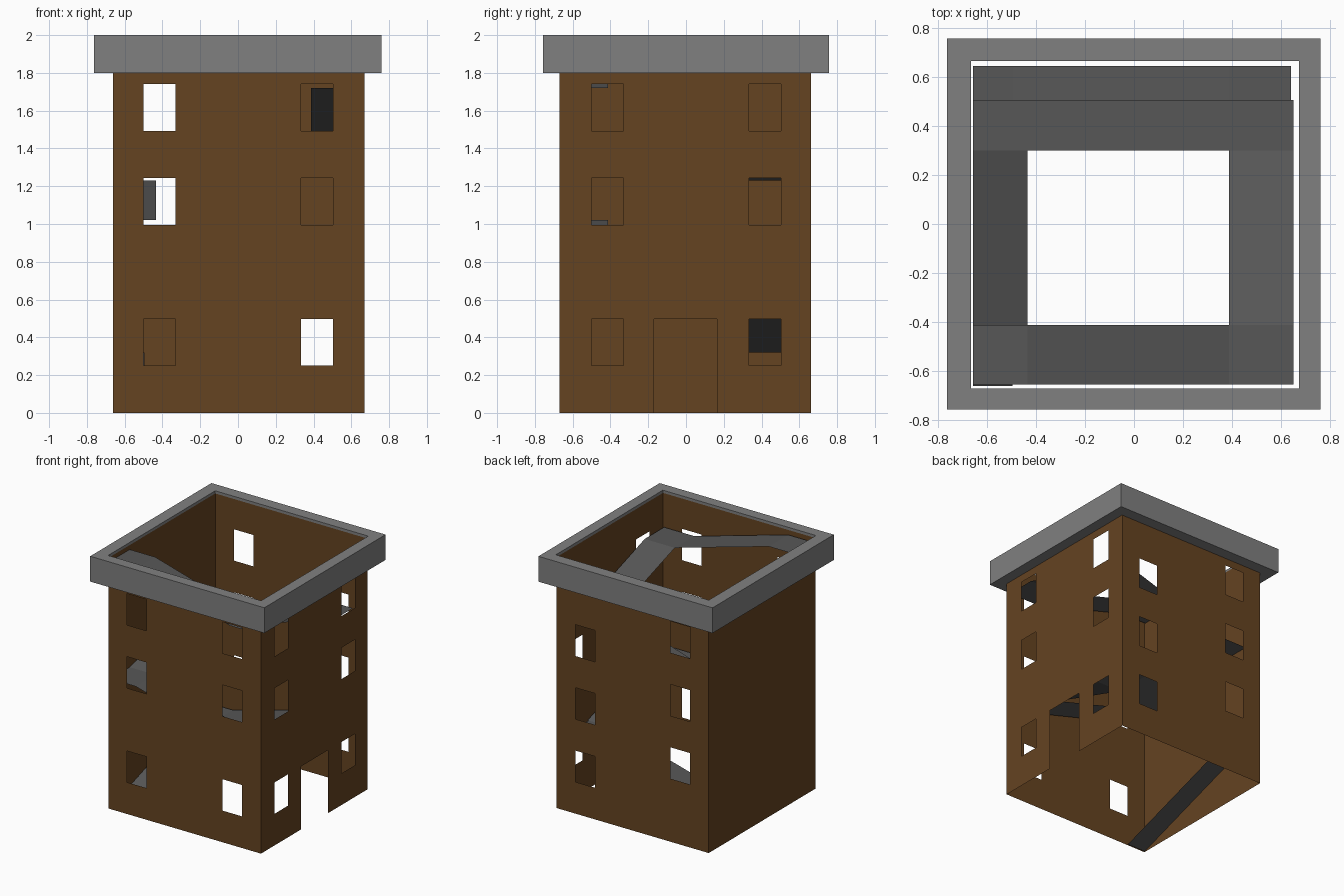
import bpy, bmesh

if "Cube" in bpy.data.objects:
    bpy.data.objects.remove(bpy.data.objects["Cube"])


def material(name, col):
    m = bpy.data.materials.new(name)
    m.diffuse_color = (*col, 1)
    m.use_nodes = True
    m.node_tree.nodes["Principled BSDF"].inputs["Base Color"].default_value = m.diffuse_color
    return m


BROWN = material("brown wall", (0.130, 0.056, 0.0152))
GREY = material("grey stone", (0.216, 0.216, 0.216))
DARK = material("dark grey ramp", (0.095, 0.095, 0.095))


def finish(name, bm, mat):
    bmesh.ops.remove_doubles(bm, verts=bm.verts, dist=0.0005)
    me = bpy.data.meshes.new(name)
    bm.to_mesh(me)
    bm.free()
    me.materials.append(mat)
    ob = bpy.data.objects.new(name, me)
    bpy.context.collection.objects.link(ob)
    return ob


X0, X1, Y0, Y1, TOP = -0.663, 0.67, -0.67, 0.663, 1.98


def wall(name, place, lo, hi, holes, flip):
    """Thin wall sheet with rectangular openings (u0, u1, z0, z1)."""
    us = sorted({lo, hi} | {h[i] for h in holes for i in (0, 1)})
    zs = sorted({0, TOP} | {h[i] for h in holes for i in (2, 3)})
    bm = bmesh.new()
    for a, b in zip(us, us[1:]):
        for c, d in zip(zs, zs[1:]):
            u, z = (a + b) / 2, (c + d) / 2
            if any(h[0] < u < h[1] and h[2] < z < h[3] for h in holes):
                continue
            pts = [place(a, c), place(b, c), place(b, d), place(a, d)]
            if flip:
                pts.reverse()
            bm.faces.new([bm.verts.new(p) for p in pts])
    return finish(name, bm, BROWN)


# Window openings: two columns of three
LEFT, RIGHT = (-0.5, -0.33), (0.333, 0.503)


def column(span, bottoms):
    return [(*span, b, b + 0.248) for b in bottoms]


main = (0.25, 0.995, 1.493)
windows = column(LEFT, main) + column(RIGHT, main)
back_windows = column(LEFT, (0.498, 0.995, 1.493)) + column(RIGHT, (0.25, 0.747, 1.245))
door = [(-0.17, 0.165, 0, 0.498)]

# Tower walls
wall("front_wall", lambda u, z: (u, Y0, z), X0, X1, windows, False)
wall("back_wall", lambda u, z: (u, Y1, z), X0, X1, back_windows, True)
wall("right_wall", lambda u, z: (X1, u, z), Y0, Y1, windows + door, False)
wall("left_wall", lambda u, z: (X0, u, z), Y0, Y1, [], True)

# Parapet ring around the top
bm = bmesh.new()


def ring(x0, x1, y0, y1, z):
    return [bm.verts.new((x, y, z)) for x, y in ((x0, y0), (x1, y0), (x1, y1), (x0, y1))]


outer, inner = (-0.762, 0.76, -0.757, 0.757), (-0.665, 0.673, -0.672, 0.665)
loops = [ring(*outer, 1.8), ring(*outer, 2), ring(*inner, 2), ring(*inner, 1.8)]
for k in range(4):
    a, b = loops[k], loops[(k + 1) % 4]
    for i in range(4):
        j = (i + 1) % 4
        bm.faces.new((a[i], a[j], b[j], b[i]))
finish("parapet", bm, GREY)

# Spiral of ramps: left, back, right, front, then around again
bm = bmesh.new()


def ramp(axis, start, end, side, z0, z1):
    """Sloped sheet running along axis from start to end, side = cross range."""
    pts = []
    for t, z in ((start, z0), (end, z1)):
        row = [(t, s, z) if axis == 'x' else (s, t, z) for s in side]
        pts += row if not pts else row[::-1]
    f = bm.faces.new([bm.verts.new(p) for p in pts])
    f.normal_update()
    if f.normal.z < 0:
        f.normal_flip()


RS, FS = (0.387, 0.65), (-0.655, -0.413)
#        left inner, left start, back outer, heights after each flight
turns = [(-0.495, -0.66, 0.645, 0.64, (0.0, 0.32, 0.56, 0.79, 1.02)),
         (-0.435, -0.413, 0.505, 0.65, (1.02, 1.23, 1.485, 1.72, 1.95))]
for li, ls, bo, ro, h in turns:
    lside, bside = (-0.657, li), (0.3, bo)
    ramp('y', ls, 0.3, lside, h[0], h[1])            # left flight
    ramp('y', 0.3, bo, lside, h[1], h[1])            # back left landing
    ramp('x', li, RS[0], bside, h[1], h[2])          # back flight
    ramp('x', RS[0], ro, bside, h[2], h[2])          # back right landing
    ramp('y', 0.3, FS[1], RS, h[2], h[3])            # right flight
    ramp('y', FS[1], FS[0], RS, h[3], h[3])          # front right landing
    ramp('x', RS[0], -0.435, FS, h[3], h[4])         # front flight
    ramp('x', -0.435, -0.657, FS, h[4], h[4])        # front left landing
finish("spiral_ramp", bm, DARK)
